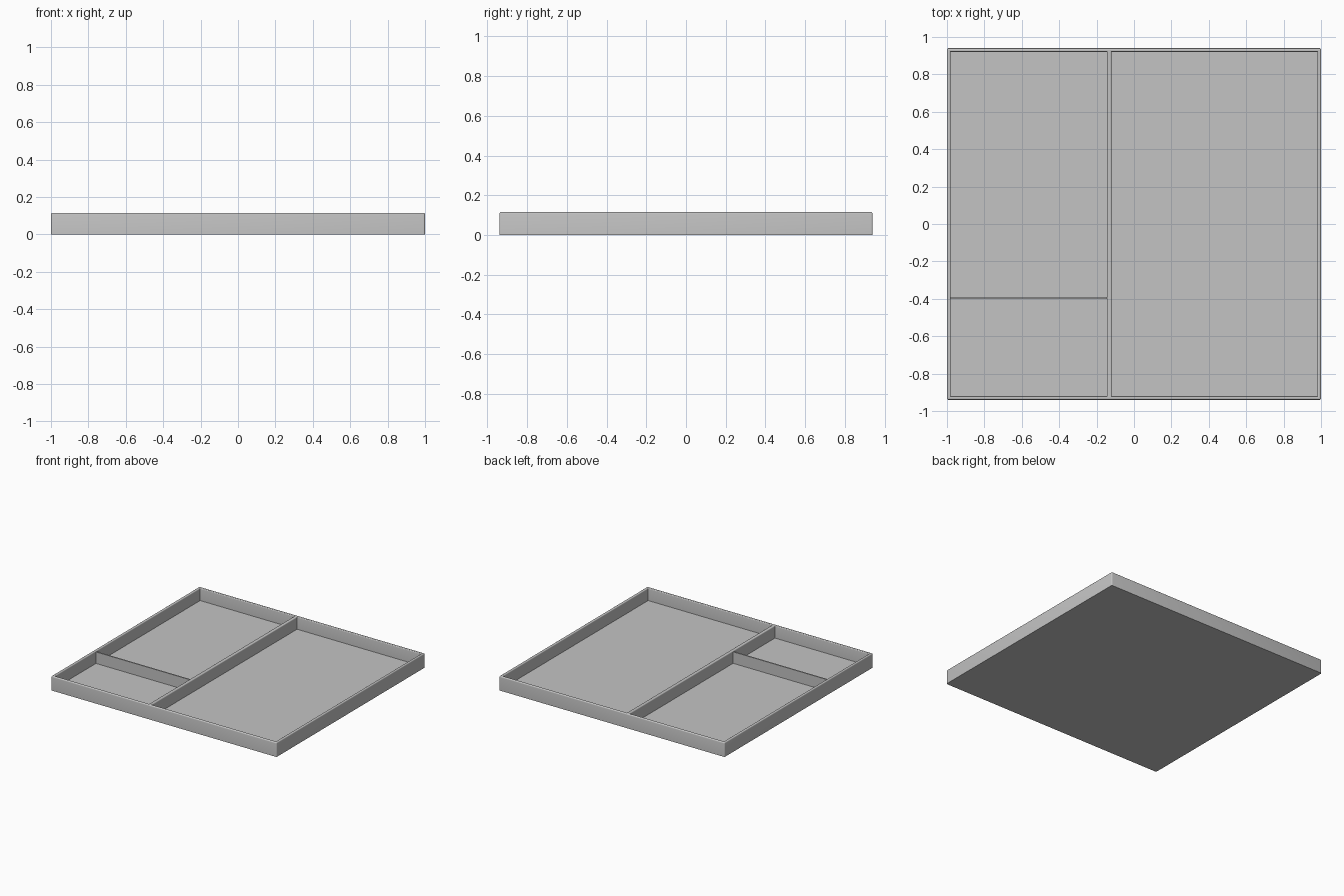
import bpy
import bmesh
from mathutils import Matrix, Vector

cube = bpy.data.objects.get("Cube")
if cube:
    bpy.data.objects.remove(cube, do_unlink=True)

HALF_X, HALF_Y, HEIGHT = 1.0, 0.94, 0.115
WALL, FLOOR, ROUND = 0.02, 0.015, 0.008
DIVIDER_LEFT, DIVIDER_RIGHT = -0.145, -0.12

grey = bpy.data.materials.new("grey_plastic")
grey.use_nodes = True
colour = (0.55, 0.55, 0.55, 1)
grey.diffuse_color = colour
grey.node_tree.nodes["Principled BSDF"].inputs["Base Color"].default_value = colour


def box(name, low, high):
    """Box between two opposite corners."""
    low, high = Vector(low), Vector(high)
    bm = bmesh.new()
    place = Matrix.Translation((low + high) / 2) @ Matrix.Diagonal((high - low).to_4d())
    bmesh.ops.create_cube(bm, size=1, matrix=place)
    mesh = bpy.data.meshes.new(name)
    bm.to_mesh(mesh)
    bm.free()
    mesh.materials.append(grey)
    obj = bpy.data.objects.new(name, mesh)
    bpy.context.collection.objects.link(obj)
    return obj


# Tray body with two pockets cut out, leaving the rim and the long divider
tray = box("tray", (-HALF_X, -HALF_Y, 0), (HALF_X, HALF_Y, HEIGHT))
pockets = [("left", -HALF_X + WALL, DIVIDER_LEFT),
           ("right", DIVIDER_RIGHT, HALF_X - WALL)]
for side, x0, x1 in pockets:
    cutter = box(side + "_pocket_cutter", (x0, -HALF_Y + WALL, FLOOR),
                 (x1, HALF_Y - WALL, HEIGHT + 0.1))
    cutter.hide_render = True
    cut = tray.modifiers.new("cut", 'BOOLEAN')
    cut.operation, cut.solver, cut.object = 'DIFFERENCE', 'EXACT', cutter

# Bake the cuts, then drop the cutters
bpy.context.view_layer.update()
cut_mesh = bpy.data.meshes.new_from_object(
    tray.evaluated_get(bpy.context.evaluated_depsgraph_get()))
tray.modifiers.clear()
tray.data = cut_mesh
for side, _, _ in pockets:
    bpy.data.objects.remove(bpy.data.objects[side + "_pocket_cutter"])

# Round the top rim and the outer upright corners
bm = bmesh.new()
bm.from_mesh(cut_mesh)


def is_rounded(edge):
    a, b = (v.co for v in edge.verts)
    if edge.calc_face_angle(0) < 0.1:
        return False
    on_top = min(a.z, b.z) > HEIGHT - 0.001
    upright = abs(a.z - b.z) > 0.05 and abs(a.x) > HALF_X - 0.001
    return on_top or upright


bmesh.ops.bevel(bm, geom=[e for e in bm.edges if is_rounded(e)], offset=ROUND,
                segments=4, profile=0.5, affect='EDGES', clamp_overlap=True)
bm.to_mesh(cut_mesh)
bm.free()

# Thin cross divider in the left pocket
cross = box("cross_divider", (-HALF_X + WALL - 0.005, -0.4, FLOOR - 0.005),
            (DIVIDER_LEFT + 0.005, -0.39, HEIGHT - ROUND))

# Smooth the rounded edges only
for obj in (tray, cross):
    bpy.ops.object.select_all(action='DESELECT')
    obj.select_set(True)
    bpy.context.view_layer.objects.active = obj
    bpy.ops.object.shade_smooth_by_angle(angle=0.6)
